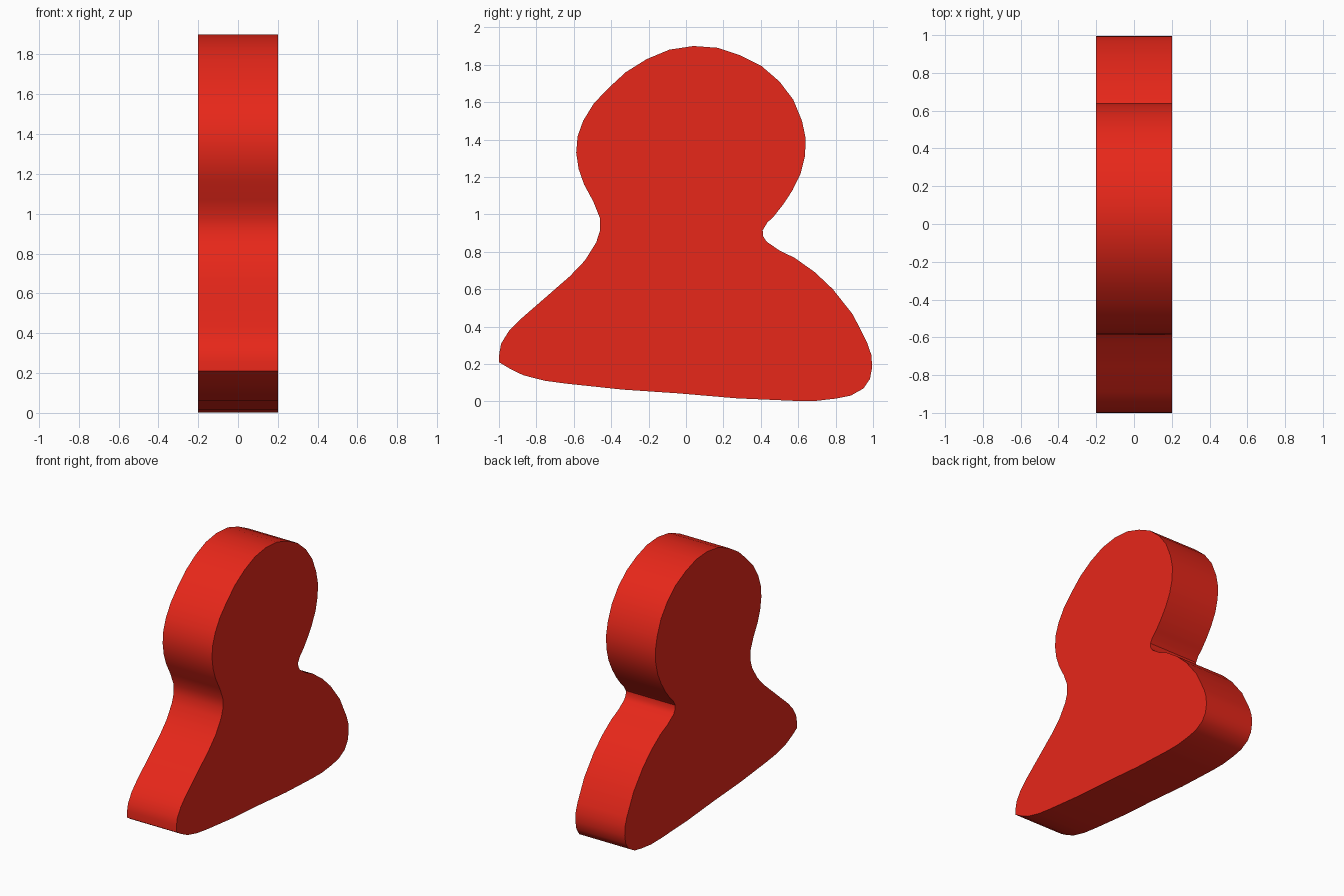
import bpy
from math import radians

if "Cube" in bpy.data.objects:
    bpy.data.objects.remove(bpy.data.objects["Cube"])

# Silhouette control points as (y, z), clockwise from the top of the head
outline = [
    (0.04, 1.90), (0.29, 1.85), (0.50, 1.71), (0.62, 1.50), (0.636, 1.31),
    (0.57, 1.13), (0.47, 0.99), (0.41, 0.915), (0.43, 0.855), (0.58, 0.768),
    (0.785, 0.60), (0.97, 0.31), (0.995, 0.18), (0.95, 0.07), (0.80, 0.015),
    (0.58, 0.003), (-0.04, 0.043), (-0.64, 0.095), (-0.87, 0.14), (-1.0, 0.21),
    (-0.988, 0.31), (-0.89, 0.435), (-0.62, 0.67), (-0.48, 0.85), (-0.46, 0.98),
    (-0.545, 1.16), (-0.587, 1.33), (-0.55, 1.50), (-0.42, 1.67), (-0.21, 1.83),
]
corner = (-1.0, 0.21)

# Closed curve, extruded to the slab thickness
curve = bpy.data.curves.new("pawn_plate", 'CURVE')
curve.dimensions = '2D'
curve.fill_mode = 'BOTH'
curve.extrude = 0.2
curve.resolution_u = 2
spline = curve.splines.new('BEZIER')
spline.bezier_points.add(len(outline) - 1)
for point, (y, z) in zip(spline.bezier_points, outline):
    point.co = (y, z, 0)
    kind = 'VECTOR' if (y, z) == corner else 'AUTO'
    point.handle_left_type = point.handle_right_type = kind
spline.use_cyclic_u = True

# Stand the slab upright in the y-z plane
plate = bpy.data.objects.new("pawn_plate", curve)
bpy.context.collection.objects.link(plate)
plate.rotation_euler = (radians(90), 0, radians(90))
bpy.context.view_layer.objects.active = plate
plate.select_set(True)
bpy.ops.object.convert(target='MESH')
plate = bpy.context.object
bpy.ops.object.shade_smooth_by_angle(angle=radians(35))

# Red finish
red = bpy.data.materials.new("red")
red.diffuse_color = (0.8, 0.02, 0.01, 1)
red.use_nodes = True
red.node_tree.nodes["Principled BSDF"].inputs["Base Color"].default_value = red.diffuse_color
plate.data.materials.clear()
plate.data.materials.append(red)
